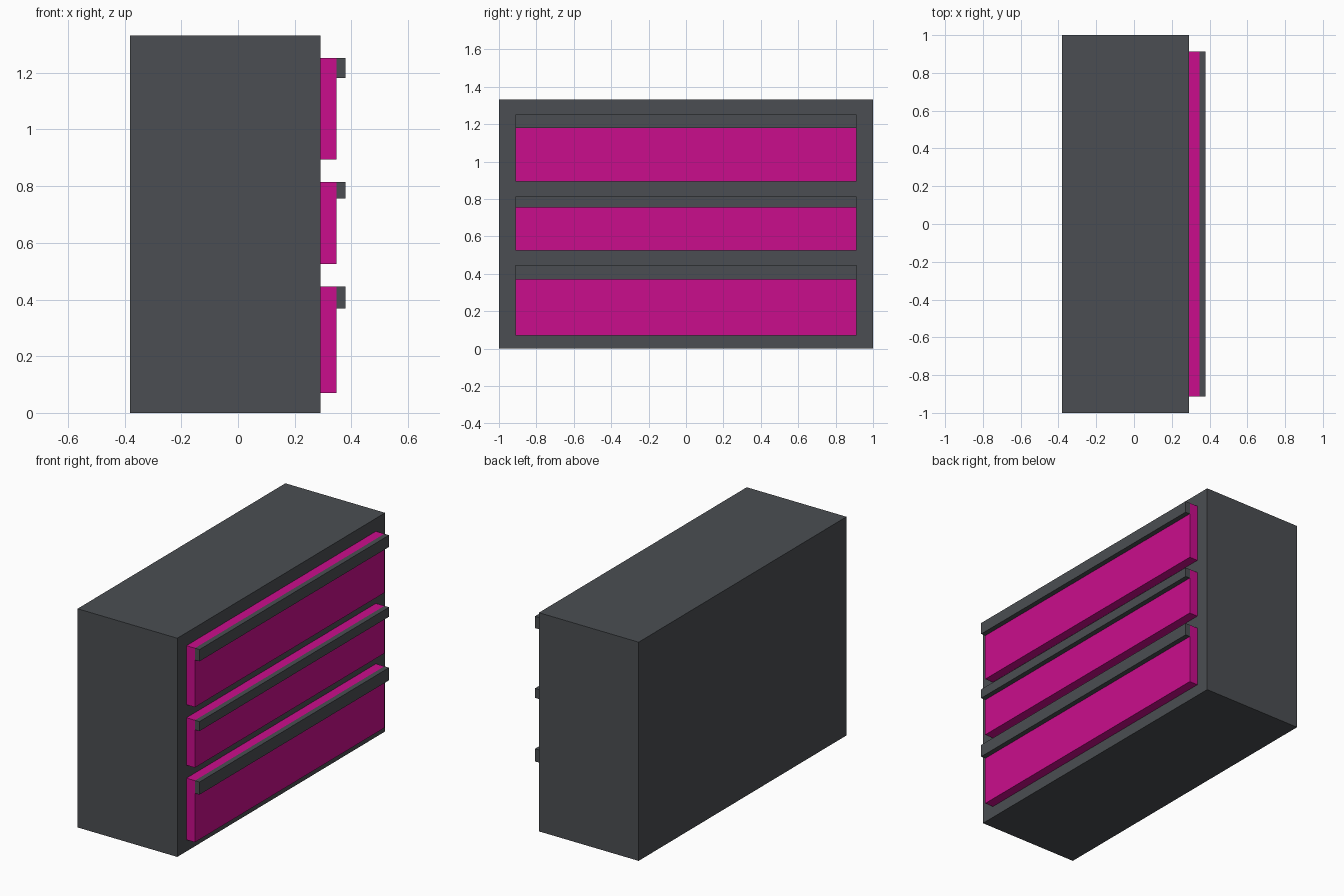
import bpy

if "Cube" in bpy.data.objects:
    bpy.data.objects.remove(bpy.data.objects["Cube"])


def material(name, colour):
    m = bpy.data.materials.new(name)
    m.diffuse_color = (*colour, 1)
    m.use_nodes = True
    m.node_tree.nodes["Principled BSDF"].inputs["Base Color"].default_value = m.diffuse_color
    return m


def box(name, lo, hi, mat):
    """Axis-aligned box between two corners."""
    bpy.ops.mesh.primitive_cube_add(size=1)
    ob = bpy.context.object
    ob.name = ob.data.name = name
    for v in ob.data.vertices:
        v.co = [(a + b) / 2 + c * (b - a) for a, b, c in zip(lo, hi, v.co)]
    ob.data.materials.append(mat)
    return ob


grey = material("dark grey", (0.07, 0.076, 0.084))
pink = material("magenta", (0.59, 0.004, 0.265))

# Cabinet body
FACE = 0.291
box("cabinet_body", (-0.381, -1, 0), (FACE, 1, 1.332), grey)

# Drawer fronts, each with a full-width handle rail along the top
W = 0.912
drawers = {"bottom": (0.071, 0.369, 0.446),
           "middle": (0.525, 0.756, 0.814),
           "top": (0.894, 1.181, 1.253)}
for name, (low, rail, high) in drawers.items():
    box(name + "_drawer", (FACE, -W, low), (0.348, W, high), pink)
    box(name + "_handle", (0.348, -W, rail), (0.379, W, high), grey)
